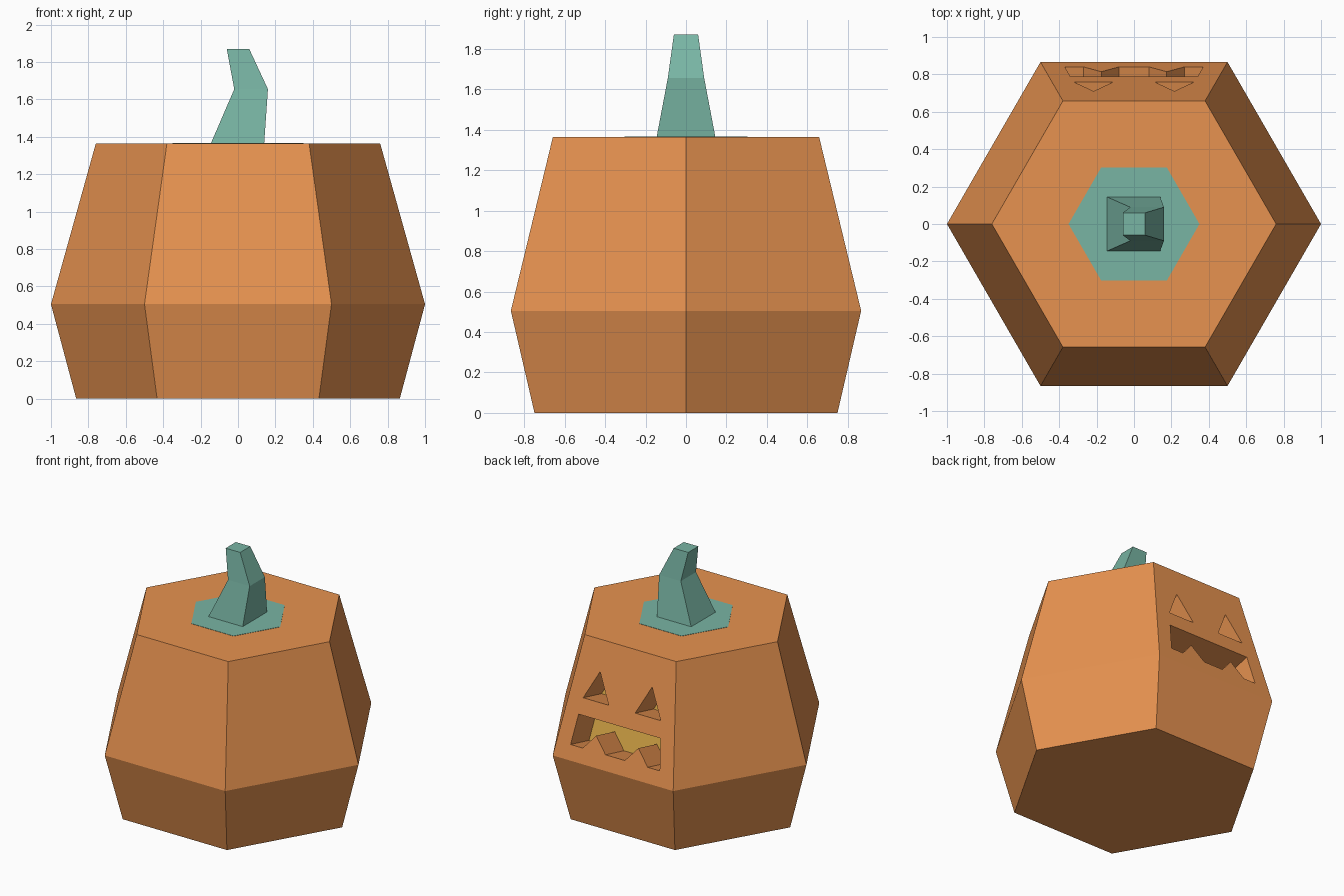
import bpy, bmesh
from math import cos, sin, pi
from mathutils import Vector

if "Cube" in bpy.data.objects:
    bpy.data.objects.remove(bpy.data.objects["Cube"])


def material(name, rgb):
    m = bpy.data.materials.new(name)
    m.diffuse_color = (*rgb, 1)
    m.use_nodes = True
    m.node_tree.nodes["Principled BSDF"].inputs["Base Color"].default_value = m.diffuse_color
    return m


ORANGE = material("orange", (0.80, 0.29, 0.08))
TEAL = material("teal", (0.19, 0.46, 0.37))
GOLD = material("gold", (0.75, 0.43, 0.07))


def loft(name, rings, mat):
    """Skin a stack of equal-sized rings and cap both ends."""
    bm = bmesh.new()
    loops = [[bm.verts.new(p) for p in ring] for ring in rings]
    for a, b in zip(loops, loops[1:]):
        for i in range(len(a)):
            j = (i + 1) % len(a)
            bm.faces.new((a[i], a[j], b[j], b[i]))
    bm.faces.new(loops[0])
    bm.faces.new(loops[-1])
    bmesh.ops.recalc_face_normals(bm, faces=bm.faces)
    me = bpy.data.meshes.new(name)
    bm.to_mesh(me)
    bm.free()
    me.materials.append(mat)
    ob = bpy.data.objects.new(name, me)
    bpy.context.collection.objects.link(ob)
    return ob


def hexagon(r, z):
    return [(r * cos(i * pi / 3), r * sin(i * pi / 3), z) for i in range(6)]


def rect(x0, x1, y, z):
    return [(x0, -y, z), (x1, -y, z), (x1, y, z), (x0, y, z)]


# Faceted body
TOP = 1.365
body = loft("pumpkin_body", [hexagon(0.865, 0), hexagon(1, 0.505), hexagon(0.76, TOP)], ORANGE)

# Stem patch and bent stem
loft("stem_patch", [hexagon(0.35, TOP - 0.01), hexagon(0.35, TOP + 0.002)], TEAL)
loft("stem", [rect(-0.145, 0.14, 0.145, TOP), rect(-0.02, 0.16, 0.09, 1.655),
              rect(-0.06, 0.06, 0.06, 1.87)], TEAL)

# Carved face on the upper back panel: profiles are (x, z) on the panel
low = Vector((0, 0.866, 0.505))
high = Vector((0, 0.658, TOP))
slope = high - low
normal = Vector((0, slope.z, -slope.y)).normalized()
DEPTH = 0.225


def on_panel(x, z, offset):
    return low + slope * ((z - low.z) / slope.z) + Vector((x, 0, 0)) + normal * offset


half_mouth = [(0.08, 0.612), (0.175, 0.72), (0.27, 0.612), (0.37, 0.612), (0.34, 0.828)]
mouth = half_mouth + [(-x, z) for x, z in reversed(half_mouth)]
eyes = [[(s * 0.11, 0.945), (s * 0.322, 0.945), (s * 0.216, 1.15)] for s in (-1, 1)]

bpy.context.view_layer.objects.active = body
for name, profile in (("mouth", mouth), ("left_eye", eyes[0]), ("right_eye", eyes[1])):
    cutter = loft(name + "_cutter", [[on_panel(x, z, d) for x, z in profile]
                                     for d in (-DEPTH, 0.1)], ORANGE)
    cutter.hide_render = True
    mod = body.modifiers.new(name, 'BOOLEAN')
    mod.operation = 'DIFFERENCE'
    mod.solver = 'EXACT'
    mod.object = cutter
    bpy.ops.object.modifier_apply(modifier=mod.name)
    bpy.data.objects.remove(cutter)

# Glowing floors of the carved recesses
me = body.data
me.materials.clear()
me.materials.append(ORANGE)
me.materials.append(GOLD)
for p in me.polygons:
    on_floor = all(abs((me.vertices[v].co - low).dot(normal) + DEPTH) < 0.002 for v in p.vertices)
    p.material_index = 1 if on_floor else 0
